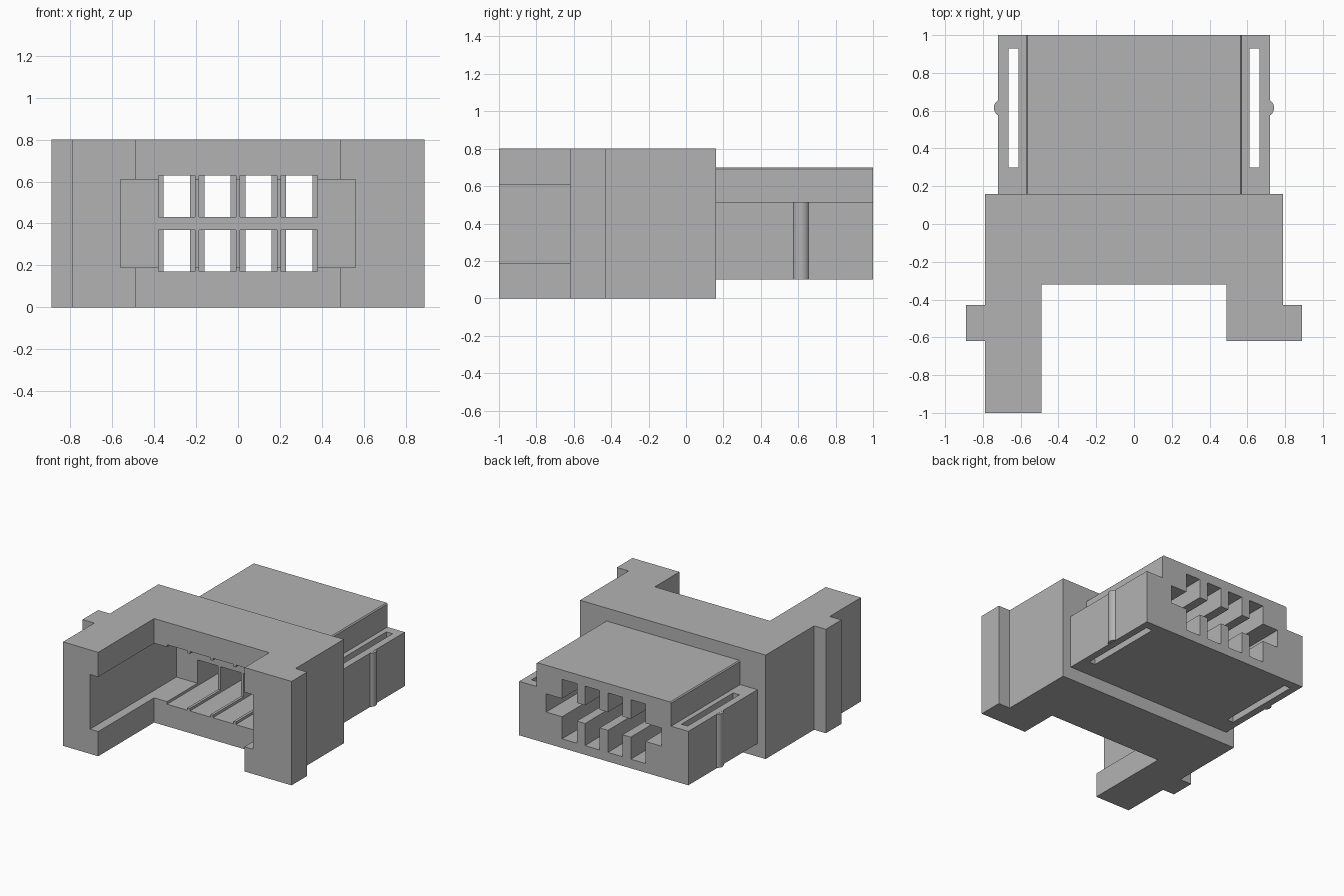
import bpy
import bmesh
from mathutils import Matrix, Vector

if "Cube" in bpy.data.objects:
    bpy.data.objects.remove(bpy.data.objects["Cube"], do_unlink=True)

grey = bpy.data.materials.new("plastic grey")
grey.use_nodes = True
COLOUR = (0.45, 0.45, 0.45, 1)
grey.diffuse_color = COLOUR
grey.node_tree.nodes["Principled BSDF"].inputs["Base Color"].default_value = COLOUR


def finish(name, bm):
    bmesh.ops.recalc_face_normals(bm, faces=bm.faces)
    mesh = bpy.data.meshes.new(name)
    bm.to_mesh(mesh)
    bm.free()
    mesh.materials.append(grey)
    obj = bpy.data.objects.new(name, mesh)
    bpy.context.collection.objects.link(obj)
    return obj


def prism(name, points, sweep):
    """Extrude a closed outline of 3D points along a vector."""
    bm = bmesh.new()
    face = bm.faces.new([bm.verts.new(p) for p in points])
    result = bmesh.ops.extrude_face_region(bm, geom=[face])
    verts = [g for g in result["geom"] if isinstance(g, bmesh.types.BMVert)]
    bmesh.ops.translate(bm, verts=verts, vec=Vector(sweep))
    return finish(name, bm)


def box(name, x0, x1, y0, y1, z0, z1):
    outline = [(x0, y0, z0), (x1, y0, z0), (x1, y1, z0), (x0, y1, z0)]
    return prism(name, outline, (0, 0, z1 - z0))


def combine(target, other, operation):
    """Apply a boolean, then remove the helper."""
    mod = target.modifiers.new("combine", "BOOLEAN")
    mod.operation = operation
    mod.solver = "EXACT"
    mod.object = other
    graph = bpy.context.evaluated_depsgraph_get()
    mesh = bpy.data.meshes.new_from_object(target.evaluated_get(graph))
    target.modifiers.clear()
    target.data = mesh
    bpy.data.objects.remove(other, do_unlink=True)


# Housing: block with one long arm, one short arm and side ears
outline = [(-0.79, -1), (-0.49, -1), (-0.49, -0.32), (0.49, -0.32),
           (0.49, -0.62), (0.89, -0.62), (0.89, -0.43), (0.79, -0.43),
           (0.79, 0.16), (-0.79, 0.16), (-0.79, -0.43), (-0.89, -0.43),
           (-0.89, -0.62), (-0.79, -0.62)]
housing = prism("connector_housing", [(x, y, 0) for x, y in outline], (0, 0, 0.8))

# Plug: stepped section with slim chamfers on the raised top
half = [(0.72, 0.1), (0.72, 0.515), (0.573, 0.515), (0.573, 0.692), (0.565, 0.7)]
section = half + [(-x, z) for x, z in reversed(half)]
plug = prism("plug", [(x, 0.1, z) for x, z in section], (0, 0.9, 0))
combine(housing, plug, "UNION")

# Front pocket running into the arms
combine(housing, box("pocket", -0.56, 0.56, -1.2, 0.05, 0.19, 0.61), "DIFFERENCE")

# Rear opening
combine(housing, box("rear_slot", -0.49, 0.49, 0.5, 1.2, 0.34, 0.48), "DIFFERENCE")

# Contact channels: wide at the front, narrower through the rear
for i in range(4):
    x = (i - 1.5) * 0.195
    for z0, z1 in ((0.17, 0.37), (0.43, 0.628)):
        combine(housing, box("channel", x - 0.0875, x + 0.0875, -0.5, 0.4, z0, z1),
                "DIFFERENCE")
        combine(housing, box("contact_slot", x - 0.0625, x + 0.0625, 0.3, 1.2, z0, z1),
                "DIFFERENCE")

# Flex slots through the side shelves
for s in (-1, 1):
    a, b = sorted((s * 0.612, s * 0.665))
    combine(housing, box("flex_slot", a, b, 0.3, 0.93, -0.1, 0.9), "DIFFERENCE")

# Rounded latch ribs on the plug sides
for side, s in (("left", 1), ("right", -1)):
    bm = bmesh.new()
    bmesh.ops.create_cone(bm, cap_ends=True, segments=32, radius1=0.047,
                          radius2=0.047, depth=0.412,
                          matrix=Matrix.Translation((s * 0.695, 0.615, 0.308)))
    # Keep only the part outside the plug wall
    bmesh.ops.bisect_plane(bm, geom=bm.verts[:] + bm.edges[:] + bm.faces[:],
                           plane_co=(s * 0.715, 0, 0), plane_no=(-s, 0, 0),
                           clear_outer=True)
    rib = finish(side + "_latch_rib", bm)
    bpy.ops.object.select_all(action="DESELECT")
    rib.select_set(True)
    bpy.context.view_layer.objects.active = rib
    bpy.ops.object.shade_smooth_by_angle()
